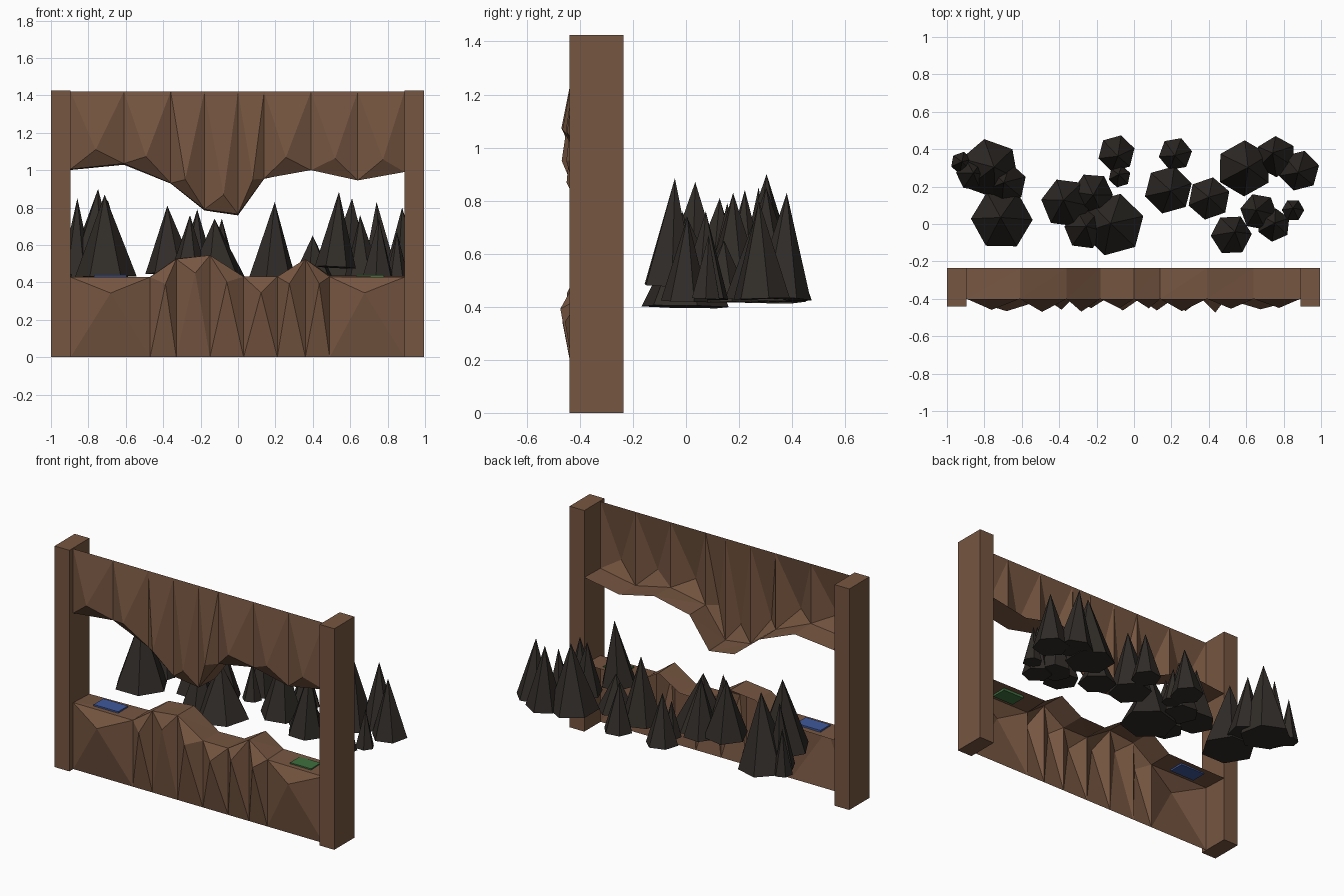
import bpy, bmesh, math, random
from mathutils import Matrix, Vector

if "Cube" in bpy.data.objects:
    bpy.data.objects.remove(bpy.data.objects["Cube"])

random.seed(4)


def material(name, color):
    m = bpy.data.materials.new(name)
    m.diffuse_color = (*color, 1)
    m.use_nodes = True
    m.node_tree.nodes["Principled BSDF"].inputs["Base Color"].default_value = m.diffuse_color
    return m


ROCK = material("brown_rock", (0.18, 0.092, 0.052))
TREE = material("dark_tree", (0.03, 0.025, 0.021))
BLUE = material("blue", (0.05, 0.10, 0.33))
GREEN = material("green", (0.05, 0.16, 0.05))


def finish(bm, name, mat):
    mesh = bpy.data.meshes.new(name)
    bm.to_mesh(mesh)
    bm.free()
    mesh.materials.append(mat)
    ob = bpy.data.objects.new(name, mesh)
    bpy.context.collection.objects.link(ob)
    return ob


def box(name, lo, hi, mat):
    lo, hi = Vector(lo), Vector(hi)
    bm = bmesh.new()
    bmesh.ops.create_cube(bm, size=1, matrix=Matrix.Translation((lo + hi) / 2)
                          @ Matrix.Diagonal((*(hi - lo), 1)))
    return finish(bm, name, mat)


def rock_sheet(name, profile, flat_z, inset):
    """Open sheet: a faceted front wall from flat_z to the profile, and a ledge running back."""
    bm = bmesh.new()
    rows = [[bm.verts.new((x, -0.40, flat_z)),
             bm.verts.new((x, -0.40, z)),
             bm.verts.new((x, -0.235, z + random.uniform(-0.008, 0.008)))] for x, z in profile]
    for a, b in zip(rows, rows[1:]):
        # front panel fans out from a bulging centre
        z = (a[1].co.z + b[1].co.z) / 2 + inset
        x = (a[1].co.x + b[1].co.x) / 2 + random.uniform(-0.015, 0.015)
        c = bm.verts.new((x, random.uniform(-0.475, -0.445), z))
        ring = [a[0], b[0], b[1], a[1]]
        for i in range(4):
            bm.faces.new((ring[i], ring[(i + 1) % 4], c))
        # ledge
        bm.faces.new((a[1], b[1], b[2]))
        bm.faces.new((a[1], b[2], a[2]))
    bmesh.ops.recalc_face_normals(bm, faces=bm.faces[:])
    return finish(bm, name, ROCK)


# Side posts
box("left_post", (-1.0, -0.44, 0), (-0.895, -0.235, 1.425), ROCK)
box("right_post", (0.89, -0.44, 0), (0.995, -0.235, 1.425), ROCK)

# Hanging rock above and rock ledge below
rock_sheet("upper_rock", [(-0.895, 1.005), (-0.61, 1.035), (-0.36, 0.93), (-0.18, 0.79),
                          (0.0, 0.765), (0.14, 0.955), (0.39, 1.0), (0.64, 0.945),
                          (0.89, 0.99)], 1.42, 0.09)
rock_sheet("lower_rock", [(-0.895, 0.428), (-0.47, 0.428), (-0.33, 0.525), (-0.15, 0.545),
                          (0.03, 0.43), (0.21, 0.43), (0.36, 0.525), (0.49, 0.43),
                          (0.89, 0.428)], 0, -0.085)

# Coloured plates on the ledge
box("blue_plate", (-0.77, -0.37, 0.418), (-0.595, -0.27, 0.438), BLUE)
box("green_plate", (0.63, -0.37, 0.418), (0.78, -0.27, 0.438), GREEN)

# Conical trees: x, y, radius, base z, tip z
TREES = [
    (-0.92, 0.33, 0.06, 0.43, 0.72), (-0.76, 0.30, 0.16, 0.42, 0.90),
    (-0.69, 0.22, 0.11, 0.44, 0.84), (-0.71, 0.03, 0.165, 0.43, 0.87),
    (-0.86, 0.27, 0.09, 0.44, 0.85), (-0.37, 0.12, 0.135, 0.45, 0.81),
    (-0.22, 0.16, 0.11, 0.43, 0.79), (-0.12, 0.0, 0.17, 0.40, 0.74),
    (-0.26, -0.02, 0.11, 0.42, 0.76), (-0.09, 0.37, 0.10, 0.42, 0.74),
    (-0.08, 0.26, 0.06, 0.42, 0.65), (0.22, 0.37, 0.09, 0.42, 0.73),
    (0.19, 0.18, 0.13, 0.42, 0.83), (0.40, 0.14, 0.115, 0.42, 0.65),
    (0.60, 0.30, 0.15, 0.43, 0.85), (0.75, 0.37, 0.11, 0.43, 0.83),
    (0.88, 0.28, 0.11, 0.43, 0.80), (0.53, -0.05, 0.11, 0.48, 0.885),
    (0.66, 0.07, 0.10, 0.43, 0.76), (0.75, 0.0, 0.09, 0.42, 0.74),
    (0.85, 0.08, 0.06, 0.43, 0.67),
]
for i, (x, y, r, z0, z1) in enumerate(TREES):
    bm = bmesh.new()
    tilt = Matrix.Rotation(random.uniform(-0.05, 0.05), 4, 'X') \
        @ Matrix.Rotation(random.uniform(-0.05, 0.05), 4, 'Y') \
        @ Matrix.Rotation(random.uniform(0, math.tau), 4, 'Z')
    bmesh.ops.create_cone(bm, cap_ends=True, segments=6, radius1=r, radius2=0, depth=z1 - z0,
                          matrix=Matrix.Translation((x, y, (z0 + z1) / 2)) @ tilt)
    bmesh.ops.remove_doubles(bm, verts=bm.verts[:], dist=1e-4)
    finish(bm, f"tree_{i + 1}", TREE)
